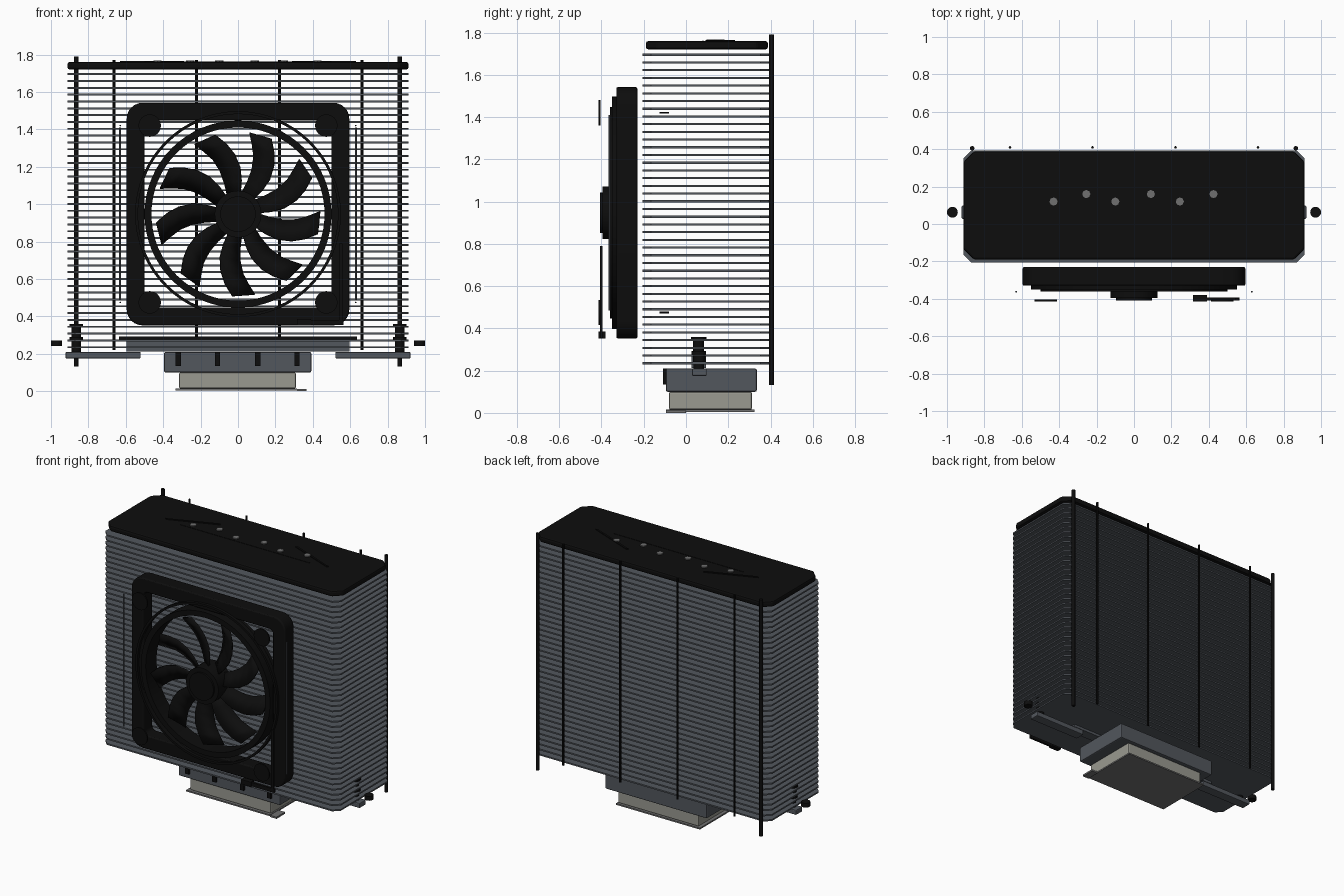
import bpy, bmesh, math
from mathutils import Vector

cube = bpy.data.objects.get("Cube")
if cube:
    bpy.data.objects.remove(cube, do_unlink=True)


def material(name, r, g, b):
    m = bpy.data.materials.new(name)
    m.use_nodes = True
    m.diffuse_color = (r, g, b, 1)
    m.node_tree.nodes["Principled BSDF"].inputs["Base Color"].default_value = (r, g, b, 1)
    return m


BLACK = material("black", 0.004, 0.004, 0.004)
GREY = material("dark grey metal", 0.085, 0.095, 0.11)
LIGHT = material("pale metal", 0.32, 0.32, 0.28)
FILM = material("cover grey", 0.16, 0.16, 0.16)


def finish(bm, name, mat, bevel=0, smooth=False):
    bmesh.ops.recalc_face_normals(bm, faces=bm.faces)
    me = bpy.data.meshes.new(name)
    bm.to_mesh(me)
    bm.free()
    me.materials.append(mat)
    ob = bpy.data.objects.new(name, me)
    bpy.context.collection.objects.link(ob)
    if bevel:
        mod = ob.modifiers.new("Bevel", "BEVEL")
        mod.width, mod.segments = bevel, 2
        mod.limit_method = "ANGLE"
    if smooth:
        bpy.ops.object.select_all(action="DESELECT")
        ob.select_set(True)
        bpy.context.view_layer.objects.active = ob
        bpy.ops.object.shade_smooth_by_angle(angle=math.radians(35))
    return ob


def box(name, mat, x0, x1, y0, y1, z0, z1, bevel=0):
    bm = bmesh.new()
    bmesh.ops.create_cube(bm, size=1)
    for v in bm.verts:
        v.co = Vector(((x0 + x1) / 2 + v.co.x * (x1 - x0),
                       (y0 + y1) / 2 + v.co.y * (y1 - y0),
                       (z0 + z1) / 2 + v.co.z * (z1 - z0)))
    return finish(bm, name, mat, bevel)


def rod(name, mat, a, b, radius, sides=12):
    a, b = Vector(a), Vector(b)
    bm = bmesh.new()
    bmesh.ops.create_cone(bm, cap_ends=True, segments=sides, radius1=radius,
                          radius2=radius, depth=(b - a).length)
    turn = Vector((0, 0, 1)).rotation_difference(b - a)
    for v in bm.verts:
        v.co = turn @ v.co + (a + b) / 2
    return finish(bm, name, mat, smooth=True)


def prism(name, mat, outline, z0, z1, bevel=0):
    bm = bmesh.new()
    face = bm.faces.new([bm.verts.new((x, y, z0)) for x, y in outline])
    new = bmesh.ops.extrude_face_region(bm, geom=[face])["geom"]
    bmesh.ops.translate(bm, vec=(0, 0, z1 - z0),
                        verts=[g for g in new if isinstance(g, bmesh.types.BMVert)])
    return finish(bm, name, mat, bevel)


def chamfered(hx, y0, y1, c):
    return [(-hx + c, y0), (hx - c, y0), (hx, y0 + c), (hx, y1 - c),
            (hx - c, y1), (-hx + c, y1), (-hx, y1 - c), (-hx, y0 + c)]


def rounded(half, r, steps=6):
    pts = []
    for q in range(4):
        cx = (half - r) * (1 if q in (0, 3) else -1)
        cz = (half - r) * (1 if q < 2 else -1)
        for i in range(steps + 1):
            a = math.pi / 2 * (q + i / steps)
            pts.append((cx + r * math.cos(a), cz + r * math.sin(a)))
    return pts


def circle(r, n=64):
    return [(r * math.cos(math.tau * i / n), r * math.sin(math.tau * i / n)) for i in range(n)]


FAN_Z = 0.947


def hollow(name, mat, outer, inner, y0, y1, bevel=0):
    """Closed frame between two loops facing the front."""
    bm = bmesh.new()
    loops = [[bm.verts.new((x, y, FAN_Z + z)) for x, z in pts]
             for pts, y in ((outer, y0), (outer, y1), (inner, y1), (inner, y0))]
    n = len(outer)
    for k in range(4):
        a, b = loops[k], loops[(k + 1) % 4]
        for i in range(n):
            j = (i + 1) % n
            bm.faces.new((a[i], a[j], b[j], b[i]))
    return finish(bm, name, mat, bevel, smooth=True)


# Fin stack and top cover
FINS = 41
for i in range(FINS):
    z = 0.235 + i * 1.46 / (FINS - 1)
    prism("cooling_fin", GREY, chamfered(0.912, -0.205, 0.392, 0.04), z - 0.005, z + 0.005)
prism("top_cover", BLACK, chamfered(0.912, -0.19, 0.388, 0.055), 1.72, 1.76, 0.012)

# Heat pipe ends and raised line ornament on the cover
for i, x in enumerate((-0.43, -0.255, -0.1, 0.09, 0.245, 0.425)):
    y = 0.16 if i % 2 else 0.12
    rod("pipe_end", FILM, (x, y, 1.755), (x, y, 1.767), 0.022, 8)
for s in (-1, 1):
    prism("cover_line", BLACK, [(s * 0.63, 0.1), (s * 0.62, 0.092),
                                (s * 0.29, 0.222), (s * 0.3, 0.232)], 1.757, 1.765)
box("cover_base_line", BLACK, -0.5, 0.5, 0.078, 0.084, 1.757, 1.762)

# Rods along the back
for s in (-1, 1):
    rod("corner_rod", BLACK, (s * 0.865, 0.405, 0.133), (s * 0.865, 0.405, 1.79), 0.012)
    for x in (0.222, 0.663):
        rod("back_rod", BLACK, (s * x, 0.41, 0.22), (s * x, 0.41, 1.77), 0.007, 8)

# Fan frame and rings
hollow("fan_frame", BLACK, rounded(0.595, 0.085), rounded(0.5, 0.03), -0.33, -0.23, 0.008)
hollow("fan_ring", BLACK, circle(0.5), circle(0.463), -0.36, -0.24)
hollow("fan_outer_ring", BLACK, circle(0.55), circle(0.535), -0.35, -0.32)

# Hub
for r, y0, y1 in ((0.125, -0.395, -0.25), (0.095, -0.408, -0.39)):
    rod("fan_hub", BLACK, (0, y0, FAN_Z), (0, y1, FAN_Z), r, 40)

# Nine swept, pitched blades: radius, sweep in degrees, half width
STATIONS = [(0.11, -11, 0.035), (0.18, -14, 0.046), (0.25, -13, 0.055),
            (0.32, -9, 0.06), (0.38, -4, 0.063), (0.44, 1, 0.06)]
for k in range(9):
    bm = bmesh.new()
    rows = []
    for r, sweep, half in STATIONS:
        row = []
        for side in (-1, 1):
            a = math.radians(113 - 40 * k + sweep) + side * half / r
            row.append((r * math.cos(a), -0.31 + side * 0.03, FAN_Z + r * math.sin(a)))
        rows.append([bm.verts.new(p) for p in row])
    for a, b in zip(rows, rows[1:]):
        bm.faces.new((a[0], a[1], b[1], b[0]))
    blade = finish(bm, "fan_blade", BLACK, smooth=True)
    solid = blade.modifiers.new("Solidify", "SOLIDIFY")
    solid.thickness, solid.offset = 0.01, 0

# Corner pads, side wires and their hooks
for s in (-1, 1):
    for z in (0.475, 1.42):
        rod("corner_pad", BLACK, (s * 0.472, -0.415, z), (s * 0.472, -0.405, z), 0.06, 24)
        rod("wire_hook", BLACK, (s * 0.63, -0.125, z), (s * 0.63, -0.08, z), 0.004, 6)
    rod("side_wire", GREY, (s * 0.63, -0.362, 0.485), (s * 0.63, -0.362, 1.41), 0.005, 8)

# Fan cable and plug
box("fan_cable", BLACK, 0.54, 0.56, -0.408, -0.396, 0.36, 0.79)
box("cable_foot", BLACK, 0.34, 0.565, -0.408, -0.393, 0.355, 0.38)
box("cable_plug", BLACK, 0.315, 0.39, -0.415, -0.38, 0.352, 0.385)

# Base: pipe block, contact plate and protective cover
box("pipe_block", GREY, -0.395, 0.392, -0.095, 0.335, 0.1, 0.21, 0.008)
box("contact_plate", LIGHT, -0.315, 0.31, -0.08, 0.312, 0.015, 0.1, 0.008)
box("contact_cover", FILM, -0.335, 0.315, -0.095, 0.325, 0.005, 0.015)
box("cover_tab", FILM, 0.315, 0.365, -0.095, 0.0, 0.0, 0.012)
for x in (-0.32, -0.11, 0.105, 0.315):
    box("block_slot", BLACK, x - 0.014, x + 0.014, -0.108, -0.09, 0.135, 0.21)

# Mounting bar, arms, spring screws and side knobs
box("mounting_bar", GREY, -0.595, 0.595, 0.025, 0.095, 0.212, 0.272)
box("mounting_bar_cap", BLACK, -0.635, 0.635, 0.025, 0.095, 0.272, 0.292)
for s in (-1, 1):
    a, b = sorted((s * 0.52, s * 0.922))
    box("mounting_arm", GREY, a, b, 0.028, 0.098, 0.175, 0.21, 0.006)
    for r, z0, z1 in ((0.037, 0.34, 0.36), (0.026, 0.29, 0.34),
                      (0.035, 0.268, 0.29), (0.025, 0.2, 0.268)):
        rod("spring_screw", BLACK, (s * 0.865, 0.06, z0), (s * 0.865, 0.06, z1), r, 16)
    rod("side_knob", BLACK, (s * 0.971, 0.063, 0.242), (s * 0.971, 0.063, 0.272), 0.029, 20)
